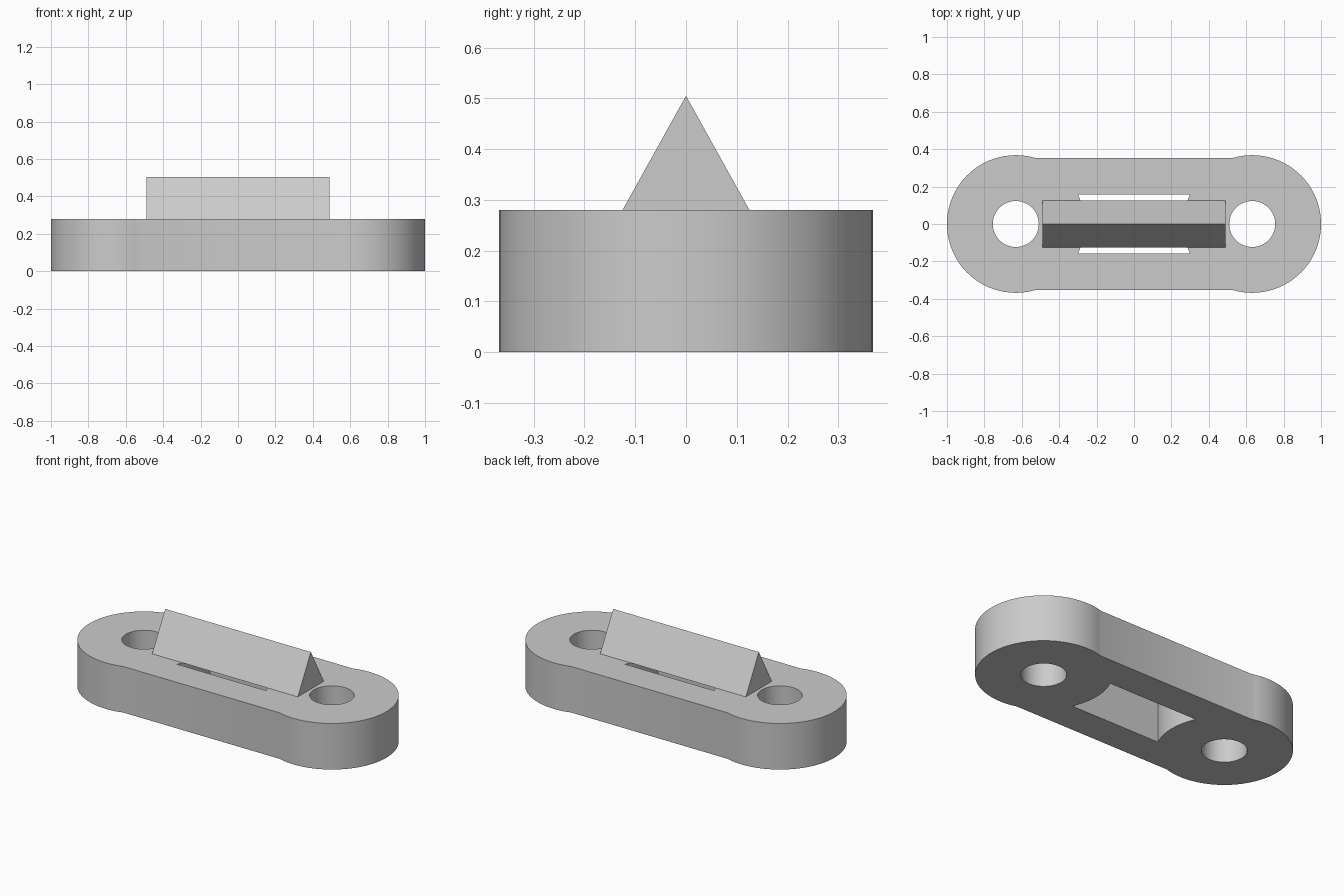
import bpy, bmesh
from math import sin, cos, asin, pi

cube = bpy.data.objects.get("Cube")
if cube:
    bpy.data.objects.remove(cube, do_unlink=True)

END_X, END_R, HOLE_R = 0.632, 0.368, 0.123
BAR_Y, SLOT_Y = 0.352, 0.158
PLATE_H, RIDGE_H = 0.28, 0.505

grey = bpy.data.materials.new("plain grey")
grey.use_nodes = True
colour = (0.6, 0.6, 0.6, 1)
grey.diffuse_color = colour
grey.node_tree.nodes["Principled BSDF"].inputs["Base Color"].default_value = colour


def arc(cx, r, start, end, steps):
    angles = [start + (end - start) * i / steps for i in range(steps + 1)]
    return [(cx + r * cos(a), r * sin(a)) for a in angles]


def extrude_loops(name, loops, direction, to_3d):
    """Fill closed outlines (later ones are holes) and extrude them into a solid."""
    bm = bmesh.new()
    edges = []
    for loop in loops:
        verts = [bm.verts.new(to_3d(*p)) for p in loop]
        edges += [bm.edges.new((v, verts[i - 1])) for i, v in enumerate(verts)]
    bmesh.ops.triangle_fill(bm, edges=edges, use_beauty=True)
    solid = bmesh.ops.extrude_face_region(bm, geom=bm.faces[:], use_keep_orig=True)
    moved = [g for g in solid["geom"] if isinstance(g, bmesh.types.BMVert)]
    bmesh.ops.translate(bm, verts=moved, vec=direction)
    bmesh.ops.recalc_face_normals(bm, faces=bm.faces[:])
    mesh = bpy.data.meshes.new(name)
    bm.to_mesh(mesh)
    bm.free()
    mesh.materials.append(grey)
    obj = bpy.data.objects.new(name, mesh)
    bpy.context.collection.objects.link(obj)
    return obj


# Link plate: two round ends joined by straight bars, with bolt holes and a slot
reach = pi - asin(BAR_Y / END_R)
outline = arc(END_X, END_R, -reach, reach, 48) + arc(-END_X, END_R, pi - reach, pi + reach, 48)
holes = [arc(s * END_X, HOLE_R, 0, 2 * pi, 48)[:-1] for s in (-1, 1)]
bow = asin(SLOT_Y / END_R)
slot = arc(-END_X, END_R, -bow, bow, 10) + arc(END_X, END_R, pi - bow, pi + bow, 10)
plate = extrude_loops("link_plate", [outline, *holes, slot], (0, 0, PLATE_H),
                      lambda x, y: (x, y, 0))
bpy.context.view_layer.objects.active = plate
plate.select_set(True)
bpy.ops.object.shade_smooth_by_angle(angle=0.26)

# Triangular ridge lying along the top
extrude_loops("ridge", [[(-0.125, PLATE_H), (0.125, PLATE_H), (0, RIDGE_H)]],
              (0.98, 0, 0), lambda y, z: (-0.49, y, z))
